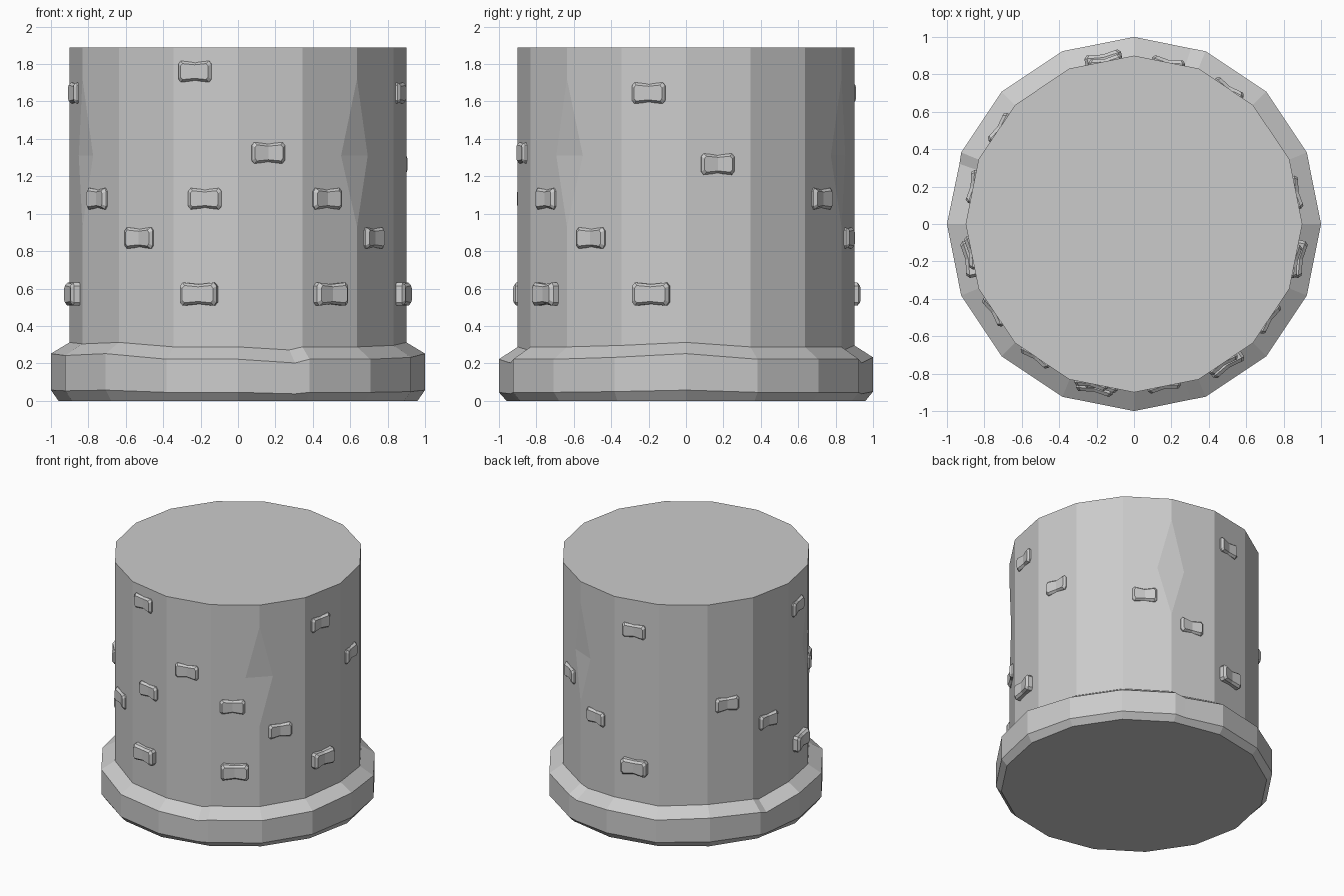
import bpy, bmesh, math
from mathutils import Vector

if "Cube" in bpy.data.objects:
    bpy.data.objects.remove(bpy.data.objects["Cube"])

STEP = 22.5


def polar(r, deg, z):
    a = math.radians(deg)
    return Vector((r * math.cos(a), r * math.sin(a), z))


def make_object(name, bm):
    bmesh.ops.recalc_face_normals(bm, faces=bm.faces[:])
    me = bpy.data.meshes.new(name)
    bm.to_mesh(me)
    bm.free()
    ob = bpy.data.objects.new(name, me)
    bpy.context.collection.objects.link(ob)
    return ob


def loft(bm, rings, close_start=True, close_end=True):
    loops = [[bm.verts.new(p) for p in ring] for ring in rings]
    n = len(loops[0])
    for a, b in zip(loops, loops[1:]):
        for i in range(n):
            j = (i + 1) % n
            bm.faces.new((a[i], a[j], b[j], b[i]))
    if close_start:
        bm.faces.new(loops[0][::-1])
    if close_end:
        bm.faces.new(loops[-1])
    return loops


# Tower body: 16-sided drum
bm = bmesh.new()
loft(bm, [[polar(0.9, i * STEP, z) for i in range(16)] for z in (0.15, 1.89)])
body = make_object("tower_body", bm)

# Shallow chips in three of the vertical edges
for deg in (-45, 67.5, 202.5):
    a = math.radians(deg)
    side = Vector((-math.sin(a), math.cos(a), 0)) * 0.3
    chip = [polar(0.9, deg, 0.93), polar(1.1, deg, 1.31),
            polar(0.9, deg, 1.72), polar(0.88, deg, 1.31)]
    bm = bmesh.new()
    loft(bm, [[p - side for p in chip], [p + side for p in chip]])
    cutter = make_object("chip_cutter", bm)
    cutter.hide_render = True
    cutter.hide_viewport = True
    mod = body.modifiers.new("chip", 'BOOLEAN')
    mod.object = cutter
    mod.operation = 'DIFFERENCE'
    mod.solver = 'EXACT'

# Base ring: chamfered, with an uneven top edge and three notches
notches = (72, 161, 288)
angles = sorted([i * STEP for i in range(16)] + list(notches))
lift = {0: .03, 180: .03, 202.5: .02, 225: .03, 90: .01, 135: .02, 337.5: .01}
bm = bmesh.new()
low, foot, rim, lip = [], [], [], []
for d in angles:
    f = 1.0 if d not in notches else 0.987
    dz = -0.02 if d in notches else lift.get(d, 0)
    low.append(polar(0.96 * f, d, 0))
    foot.append(polar(f, d, 0.045 + dz * 0.4))
    rim.append(polar(f, d, 0.222 + dz))
    lip.append(polar(0.9 * f, d, 0.288 + dz * 0.8))
loft(bm, [low, foot, rim, lip])
make_object("base_ring", bm)

# Raised bricks: (angle, height)
bricks = [(-105, 1.76), (-79.5, 1.325), (-148, 1.08), (-101.5, 1.08), (-57.5, 1.08),
          (-126.5, .87), (-35, .87), (-103.5, .57), (-56.5, .57), (-168, .57),
          (-12, .57), (-13, 1.645), (11, 1.265), (55, 1.08), (78, .87),
          (100, 1.645), (190, 1.645), (144.5, 1.08), (167, .87), (100.5, .57)]
outline = [(-1, -.7), (-.85, -1), (0, -.85), (.85, -1), (1, -.7),
           (1, .7), (.85, 1), (0, .85), (-.85, 1), (-1, .7)]


def brick(deg, z):
    mid = math.floor(deg / STEP) * STEP + STEP / 2
    m = math.radians(mid)
    nrm = Vector((math.cos(m), math.sin(m), 0))
    tan = Vector((-math.sin(m), math.cos(m), 0))
    shift = 0.885 * math.tan(math.radians(deg - mid))
    big = z < 0.6
    hw, hh = (0.1, 0.062) if big else (0.09, 0.057)
    out = 0.93 if big else 0.905

    def ring(w, s, bow):
        return [nrm * (w + bow * (abs(u) - 1)) + tan * (shift + u * hw * s)
                + Vector((0, 0, z + v * (hh - hw * (1 - s)))) for u, v in outline]

    bm = bmesh.new()
    loops = loft(bm, [ring(0.85, 1, 0), ring(out - 0.013, 1, 0.012),
                      ring(out + 0.003, 0.84, 0.012)], close_end=False)
    f = loops[-1]
    bm.faces.new((f[2], f[3], f[4], f[5], f[6], f[7]))
    bm.faces.new((f[7], f[8], f[9], f[0], f[1], f[2]))
    make_object("brick", bm)


for deg, z in bricks:
    brick(deg, z)
